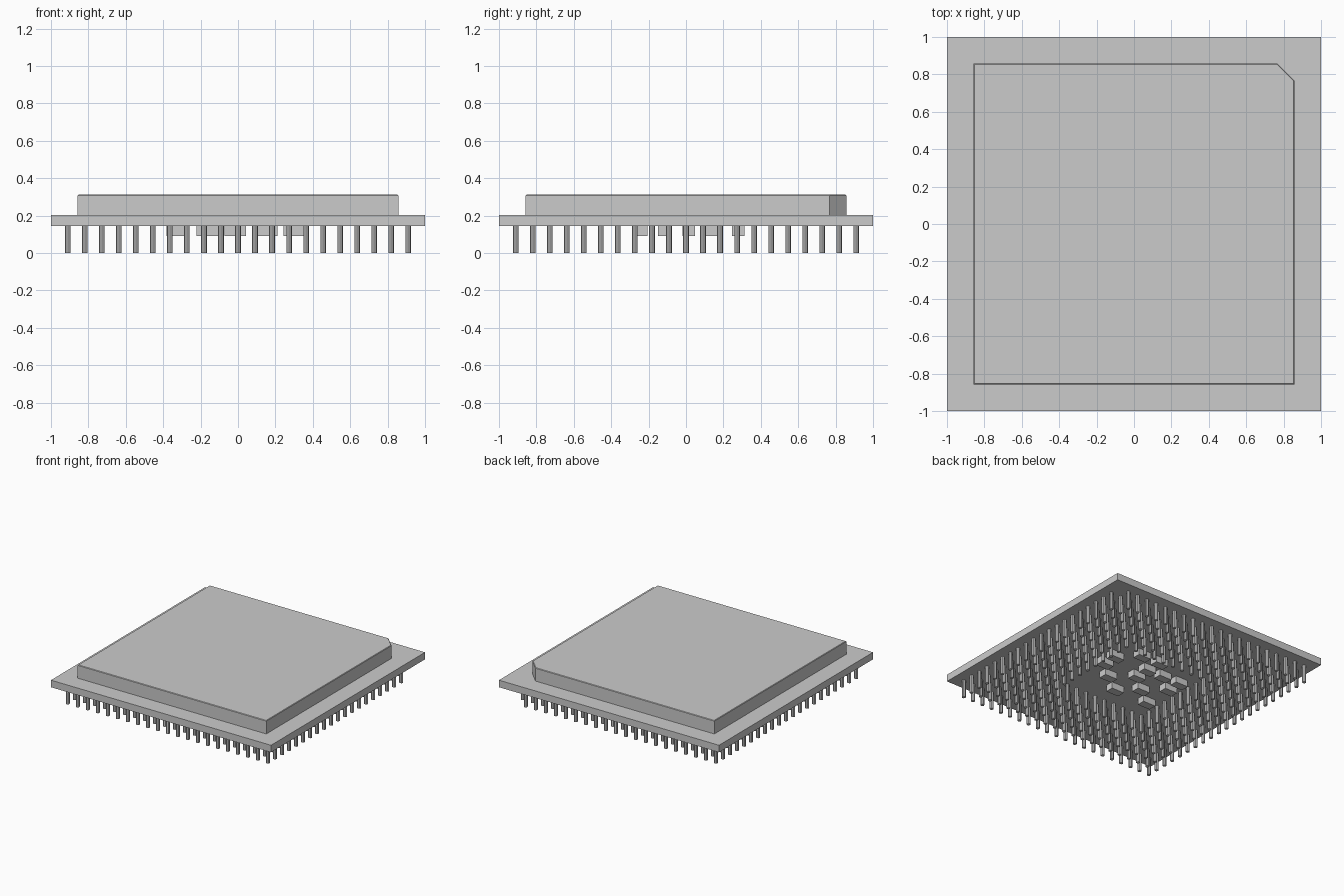
import bpy
import bmesh
from mathutils import Matrix

cube = bpy.data.objects.get("Cube")
if cube:
    bpy.data.objects.remove(cube, do_unlink=True)

GREY = (0.6, 0.6, 0.6, 1)
mat = bpy.data.materials.new("plain grey")
mat.use_nodes = True
mat.diffuse_color = GREY
mat.node_tree.nodes["Principled BSDF"].inputs["Base Color"].default_value = GREY


def finish(name, bm):
    mesh = bpy.data.meshes.new(name)
    bm.to_mesh(mesh)
    bm.free()
    mesh.materials.append(mat)
    obj = bpy.data.objects.new(name, mesh)
    bpy.context.collection.objects.link(obj)
    return obj


def add_box(bm, x, y, w, d, z0, z1):
    place = Matrix.Translation((x, y, (z0 + z1) / 2)) @ Matrix.Diagonal((w, d, z1 - z0, 1))
    bmesh.ops.create_cube(bm, size=1, matrix=place)


BOARD_BOTTOM, BOARD_TOP, LID_TOP = 0.145, 0.203, 0.312

# Square board
bm = bmesh.new()
add_box(bm, 0, 0, 2, 2, BOARD_BOTTOM, BOARD_TOP)
finish("board", bm)

# Lid with one clipped corner and a fine softened edge
bm = bmesh.new()
r, cut = 0.857, 0.768
outline = [(-r, -r), (r, -r), (r, cut), (cut, r), (-r, r)]
base = bm.faces.new([bm.verts.new((x, y, BOARD_TOP)) for x, y in outline])
top = bmesh.ops.extrude_face_region(bm, geom=[base])["geom"]
for v in top:
    if isinstance(v, bmesh.types.BMVert):
        v.co.z = LID_TOP
bmesh.ops.recalc_face_normals(bm, faces=bm.faces)
rim = [e for e in bm.edges if all(v.co.z == e.verts[0].co.z and v.co.z > 0.3 for v in e.verts)]
bmesh.ops.bevel(bm, geom=rim, offset=0.004, segments=1, affect='EDGES')
finish("lid", bm)

# Pin grid with an open middle and one missing corner pin
bm = bmesh.new()
N, HOLE, PITCH = 10, 4, 0.091
for i in range(-N, N + 1):
    for j in range(-N, N + 1):
        if max(abs(i), abs(j)) <= HOLE or (i == N and j == N):
            continue
        bmesh.ops.create_cone(bm, cap_ends=True, segments=8, radius1=0.015, radius2=0.015,
                              depth=BOARD_BOTTOM,
                              matrix=Matrix.Translation((i * PITCH, j * PITCH, BOARD_BOTTOM / 2)))
pins = finish("pins", bm)

# Small blocks in the open middle, listed as the filled columns of each row
COLUMNS = (-0.325, -0.165, -0.015, 0.155, 0.3)
ROWS = {-0.24: (0, 2), -0.115: (1, 3), 0.015: (0, 2, 4), 0.14: (0, 1, 2, 4), 0.28: (2, 3)}
bm = bmesh.new()
for y, filled in ROWS.items():
    for c in filled:
        add_box(bm, COLUMNS[c], y, 0.115, 0.068, 0.092, BOARD_BOTTOM)
finish("capacitors", bm)
